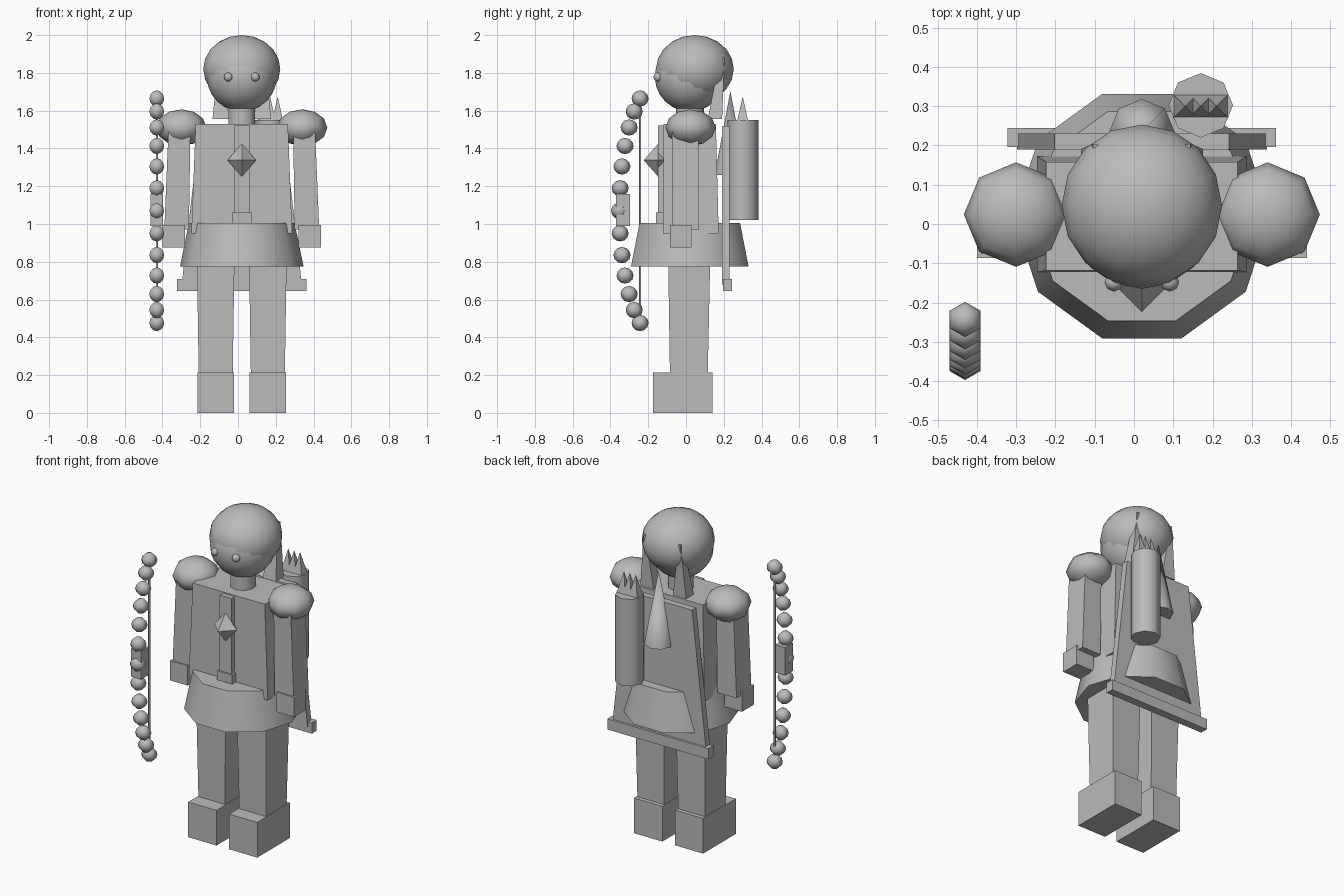
import bpy, math
from math import sin, cos, radians

cube = bpy.data.objects.get("Cube")
if cube:
    bpy.data.objects.remove(cube, do_unlink=True)

CX = 0.02  # body's mirror plane
grey = bpy.data.materials.new("plain grey")
grey.use_nodes = True
grey.diffuse_color = (0.5, 0.5, 0.5, 1)
grey.node_tree.nodes["Principled BSDF"].inputs["Base Color"].default_value = (0.5, 0.5, 0.5, 1)


def finish(ob, name, smooth=False):
    ob.name = name
    ob.data.materials.clear()
    ob.data.materials.append(grey)
    if smooth:
        bpy.ops.object.shade_smooth_by_angle(angle=radians(60))
    return ob


def block(name, z0, z1, bottom, top=None):
    """Tapered box; bottom and top are (centre x, centre y, half x, half y)."""
    verts = []
    for z, (x, y, hx, hy) in ((z0, bottom), (z1, top or bottom)):
        verts += [(x - hx, y - hy, z), (x + hx, y - hy, z), (x + hx, y + hy, z), (x - hx, y + hy, z)]
    faces = [(3, 2, 1, 0), (4, 5, 6, 7)]
    faces += [(i, (i + 1) % 4, (i + 1) % 4 + 4, i + 4) for i in range(4)]
    mesh = bpy.data.meshes.new(name)
    mesh.from_pydata(verts, [], faces)
    ob = bpy.data.objects.new(name, mesh)
    bpy.context.collection.objects.link(ob)
    return finish(ob, name)


def ball(name, centre, size, segments, rings):
    bpy.ops.mesh.primitive_uv_sphere_add(segments=segments, ring_count=rings, radius=1, location=centre)
    ob = bpy.context.object
    ob.scale = size
    return finish(ob, name, True)


def cone(name, x, y, z0, z1, r0, r1, sides, turn=0, smooth=True):
    bpy.ops.mesh.primitive_cone_add(vertices=sides, radius1=r0, radius2=r1, depth=z1 - z0,
                                    location=(x, y, (z0 + z1) / 2), rotation=(0, 0, radians(turn)))
    return finish(bpy.context.object, name, smooth)


# Paired parts
for s, side in ((1, "left"), (-1, "right")):
    def at(dx):
        return CX + s * dx
    block(side + "_boot", 0, 0.215, (at(0.138), -0.018, 0.096, 0.158))
    block(side + "_leg", 0.2, 0.85, (at(0.138), 0.015, 0.09, 0.1), (at(0.138), 0.017, 0.1, 0.112))
    block(side + "_arm", 0.97, 1.5, (at(0.345), -0.003, 0.065, 0.072), (at(0.33), -0.003, 0.058, 0.07))
    block(side + "_hand", 0.875, 0.995, (at(0.36), -0.028, 0.06, 0.058))
    ball(side + "_shoulder", (at(0.32), 0.024, 1.51), (0.133, 0.133, 0.097), 8, 6)
    ball(side + "_eye", (at(0.071), -0.148, 1.778), (0.024,) * 3, 8, 6)
    block(side + "_hair_lock", 1.555, 1.88, (at(0.11), 0.153, 0.045, 0.038), (at(0.118), 0.192, 0.006, 0.012))

# Body and clothing
block("torso", 0.95, 1.53, (CX, 0.025, 0.267, 0.148), (CX, 0.02, 0.244, 0.138))
cone("skirt", CX, 0.02, 0.775, 1.005, 0.327, 0.28, 10, 18)
block("front_strip", 1.0, 1.522, (CX, -0.128, 0.04, 0.02))
block("buckle", 1.0, 1.06, (CX, -0.133, 0.052, 0.026))
block("cape", 0.68, 1.52, (CX, 0.21, 0.318, 0.02), (CX, 0.21, 0.222, 0.02))
block("cape_hem", 0.645, 0.71, (CX, 0.22, 0.342, 0.024))
cone("neck", CX, 0.02, 1.52, 1.63, 0.074, 0.074, 10)

# Chest jewel: two mirrored four-sided points
cone("jewel_top", CX, -0.148, 1.338, 1.425, 0.076, 0, 4, 0, False)
cone("jewel_bottom", CX, -0.148, 1.251, 1.338, 0, 0.076, 4, 0, False)

# Head
ball("head", (CX, 0.02, 1.78), (0.185,) * 3, 16, 12)
ball("hair", (CX, 0.047, 1.82), (0.204, 0.206, 0.18), 16, 10)
cone("back_tail", CX, 0.235, 1.26, 1.705, 0.083, 0, 8)

# Quiver with arrows
cone("quiver", 0.17, 0.302, 1.02, 1.55, 0.082, 0.082, 8)
for i in (-1, 0, 1):
    cone("arrow_tip", 0.17 + i * 0.04, 0.3, 1.54, 1.675, 0.043, 0, 4, 45, False)

# Bow made of beads along a shallow arc
BX, BZ = -0.43, 1.07
for i in range(-6, 7):
    t = radians(i * 10)
    ball("bow_bead", (BX, -0.352 + 0.218 * (1 - cos(t)), BZ + 0.686 * sin(t)), (0.045, 0.045, 0.043), 6, 6)
block("bow_grip", 0.99, 1.16, (BX, -0.333, 0.034, 0.037))
cone("bow_string", BX, -0.243, 0.476, 1.664, 0.006, 0.006, 6)
